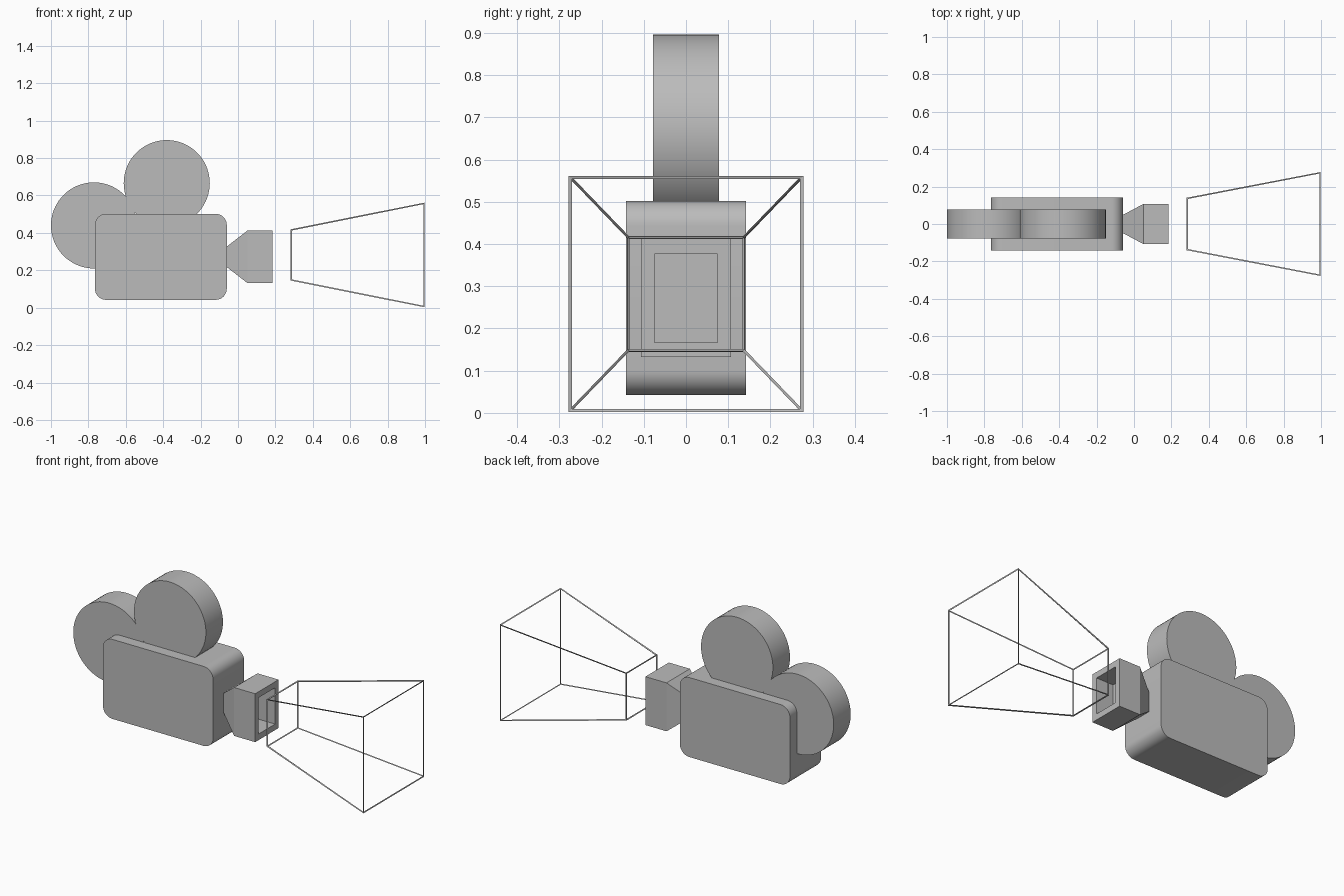
import bpy, bmesh, math

if "Cube" in bpy.data.objects:
    bpy.data.objects.remove(bpy.data.objects["Cube"], do_unlink=True)

grey = bpy.data.materials.new("plain grey")
grey.use_nodes = True
grey.diffuse_color = (0.5, 0.5, 0.5, 1)
grey.node_tree.nodes["Principled BSDF"].inputs["Base Color"].default_value = (0.5, 0.5, 0.5, 1)


def add_object(name, bm, smooth=False):
    bmesh.ops.recalc_face_normals(bm, faces=bm.faces[:])
    mesh = bpy.data.meshes.new(name)
    bm.to_mesh(mesh)
    bm.free()
    mesh.materials.append(grey)
    obj = bpy.data.objects.new(name, mesh)
    bpy.context.collection.objects.link(obj)
    if smooth:
        bpy.ops.object.select_all(action='DESELECT')
        obj.select_set(True)
        bpy.context.view_layer.objects.active = obj
        bpy.ops.object.shade_smooth_by_angle(angle=math.radians(30))
    return obj


def slab(name, outline, half_depth):
    """Extrude an (x, z) outline along y."""
    bm = bmesh.new()
    face = bm.faces.new([bm.verts.new((x, -half_depth, z)) for x, z in outline])
    out = bmesh.ops.extrude_face_region(bm, geom=[face])
    verts = [g for g in out["geom"] if isinstance(g, bmesh.types.BMVert)]
    bmesh.ops.translate(bm, verts=verts, vec=(0, 2 * half_depth, 0))
    return add_object(name, bm, smooth=True)


def arc(cx, cz, r, start, end, steps):
    angles = [math.radians(start + (end - start) * i / steps) for i in range(steps + 1)]
    return [(cx + r * math.cos(a), cz + r * math.sin(a)) for a in angles]


def loft(bm, sections):
    """Join rectangles (x, half_y, half_z, centre_z) along x; return the rings."""
    rings = [[bm.verts.new((x, sy * hy, cz + sz * hz))
              for sy, sz in ((-1, -1), (1, -1), (1, 1), (-1, 1))]
             for x, hy, hz, cz in sections]
    for a, b in zip(rings, rings[1:]):
        for i in range(4):
            j = (i + 1) % 4
            bm.faces.new((a[i], a[j], b[j], b[i]))
    bm.faces.new(rings[0])
    bm.faces.new(rings[-1])
    return rings


# Camera body with rounded corners
x0, x1, z0, z1, r = -0.765, -0.06, 0.042, 0.502, 0.06
body = (arc(x1 - r, z1 - r, r, 0, 90, 10) + arc(x0 + r, z1 - r, r, 90, 180, 10)
        + arc(x0 + r, z0 + r, r, 180, 270, 10) + arc(x1 - r, z0 + r, r, 270, 360, 10))
slab("camera_body", body, 0.142)

# Two film reels
for name, cx, cz in (("top_reel", -0.381, 0.666), ("rear_reel", -0.77, 0.44)):
    slab(name, arc(cx, cz, 0.23, 0, 355, 71), 0.078)

# Lens: tapered neck, square hood and a recessed opening
bm = bmesh.new()
loft(bm, [(-0.07, 0.043, 0.047, 0.272), (0.05, 0.107, 0.14, 0.272),
          (0.185, 0.107, 0.14, 0.272), (0.185, 0.075, 0.105, 0.272),
          (0.075, 0.075, 0.105, 0.272)])
add_object("lens_hood", bm)

# Wire frame of the projected view in front of the lens
bar = 0.009
bm = bmesh.new()
loft(bm, [(0.285, 0.138, 0.135, 0.282), (0.9955, 0.275, 0.277, 0.282)])
frame = add_object("view_frame", bm)
wire = frame.modifiers.new("bars", 'WIREFRAME')
wire.thickness = bar
wire.offset = 0
wire.use_even_offset = True
wire.use_replace = True
